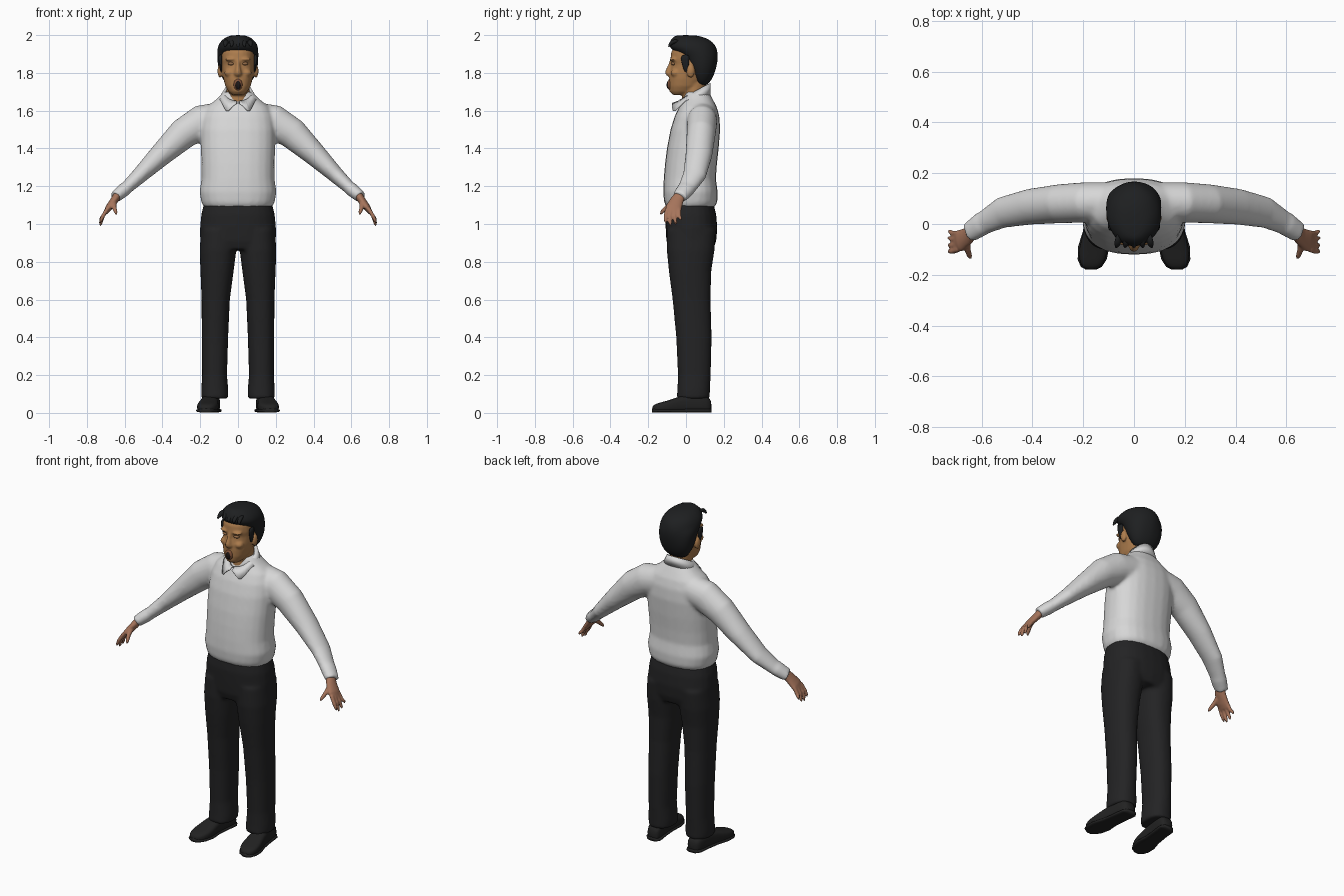
import bpy, bmesh, math, random
from mathutils import Vector

random.seed(4)
cube = bpy.data.objects.get("Cube")
if cube:
    bpy.data.objects.remove(cube)


def material(name, *rgb):
    m = bpy.data.materials.new(name)
    m.use_nodes = True
    m.diffuse_color = (*rgb, 1)
    bsdf = next(n for n in m.node_tree.nodes if n.type == 'BSDF_PRINCIPLED')
    bsdf.inputs["Base Color"].default_value = (*rgb, 1)
    return m


SHIRT = material("shirt_white", .68, .68, .68)
CLOTH = material("trouser_black", .017, .017, .018)
LEATHER = material("shoe_black", .016, .016, .016)
HAIR = material("hair_black", .013, .014, .015)
FACE = material("face_tan", .42, .205, .075)
HAND = material("hand_brown", .38, .175, .105)
LIP = material("lip_brown", .22, .085, .04)
MOUTH = material("mouth_dark", .012, .008, .007)
LID = material("eyelid_brown", .30, .15, .065)


def ring(c, u, v, ru, rv, power=2.0, n=24):
    """Superellipse section around c in the plane of u and v."""
    pts = []
    for i in range(n):
        a = 2 * math.pi * i / n
        p, q = math.cos(a), math.sin(a)
        pts.append(c + u * (math.copysign(abs(p) ** (2 / power), p) * ru)
                   + v * (math.copysign(abs(q) ** (2 / power), q) * rv))
    return pts


X, Y, Z = Vector((1, 0, 0)), Vector((0, 1, 0)), Vector((0, 0, 1))


def stack(rows, power=2.2, cx=0):
    """Level sections: height, half width, front y, back y."""
    return [ring(Vector((cx, (f + b) / 2, z)), X, Y, w, (b - f) / 2, power)
            for z, w, f, b in rows]


def tube(rows, s=1, n=24):
    """Sections along a path: x, y, z, radius, radius across y."""
    pts = [Vector((s * r[0], r[1], r[2])) for r in rows]
    out = []
    for i, r in enumerate(rows):
        t = (pts[min(i + 1, len(pts) - 1)] - pts[max(i - 1, 0)]).normalized()
        v = (Y - t * t.y).normalized()
        out.append(ring(pts[i], t.cross(v), v, r[3], r[4], 2, n))
    return out


def ball(c, rx, ry, rz, n=16):
    k = [math.pi * (i + .4) / 8.8 for i in range(9)]
    return [ring(Vector(c) - Z * (rz * math.cos(a)), X, Y,
                 rx * math.sin(a), ry * math.sin(a), 2, n) for a in k]


def build(name, mat, lofts, subdiv=0, voxel=0):
    """Skin every loft into one object, optionally fused into one surface."""
    bm = bmesh.new()
    for rings in lofts:
        vs = [[bm.verts.new(p) for p in r] for r in rings]
        n = len(vs[0])
        for a, b in zip(vs, vs[1:]):
            for i in range(n):
                bm.faces.new((a[i], a[(i + 1) % n], b[(i + 1) % n], b[i]))
        bm.faces.new(vs[0][::-1])
        bm.faces.new(vs[-1])
    bmesh.ops.recalc_face_normals(bm, faces=bm.faces)
    return finish(name, mat, bm, subdiv, voxel)


def finish(name, mat, bm, subdiv=0, voxel=0):
    me = bpy.data.meshes.new(name)
    bm.to_mesh(me)
    bm.free()
    me.materials.append(mat)
    for p in me.polygons:
        p.use_smooth = True
    ob = bpy.data.objects.new(name, me)
    bpy.context.scene.collection.objects.link(ob)
    if voxel:
        m = ob.modifiers.new("fuse", 'REMESH')
        m.mode, m.voxel_size, m.use_smooth_shade = 'VOXEL', voxel, True
        m = ob.modifiers.new("relax", 'SMOOTH')
        m.factor, m.iterations = .5, 6
    if subdiv:
        m = ob.modifiers.new("round", 'SUBSURF')
        m.levels = m.render_levels = subdiv
    return ob


SIDES = (1, -1)

# Shirt: torso and sleeves fused together
torso = stack([(1.09, .182, -.105, .152), (1.115, .194, -.116, .166),
               (1.17, .204, -.121, .168), (1.24, .193, -.118, .158),
               (1.32, .194, -.111, .164), (1.40, .197, -.101, .173),
               (1.50, .198, -.082, .181), (1.57, .188, -.06, .177),
               (1.62, .165, -.036, .163), (1.66, .115, -.015, .142),
               (1.70, .075, -.005, .12)], 2.4)
sleeve = [(.09, .09, 1.56, .085, .075), (.19, .085, 1.54, .092, .08),
          (.29, .08, 1.478, .082, .077), (.41, .068, 1.365, .061, .071),
          (.52, .045, 1.258, .043, .062), (.59, .006, 1.192, .034, .048),
          (.603, -.002, 1.182, .037, .048), (.65, -.034, 1.143, .032, .041)]
build("shirt", SHIRT, [torso] + [tube(sleeve, s) for s in SIDES], voxel=.01)

# Collar: folded band, open at the front with two pointed flaps
bm = bmesh.new()
rows = []
for i in range(41):
    a = math.radians(4 + 352 * i / 40)
    back = (1 - math.cos(a)) / 2
    tip = max(0, 1 - abs(min(a, 2 * math.pi - a) - .62) / .5)
    row = []
    for rx, ry, z in ((.066, .075, 1.635 + .095 * back),
                      (.074, .085, 1.645 + .095 * back),
                      (.097, .112 - .03 * back + .018 * tip, 1.635 + .05 * back - .05 * tip)):
        row.append(bm.verts.new((rx * math.sin(a), .042 - ry * math.cos(a), z)))
    rows.append(row)
for a, b in zip(rows, rows[1:]):
    for k in (0, 1):
        bm.faces.new((a[k], b[k], b[k + 1], a[k + 1]))
collar = finish("collar", SHIRT, bm)
collar.modifiers.new("thickness", 'SOLIDIFY').thickness = .007

# Trousers: hips and legs fused together
hips = stack([(1.12, .178, -.1, .143), (1.05, .195, -.11, .16), (.98, .201, -.108, .166),
              (.91, .2, -.104, .16), (.865, .18, -.09, .145)], 2.4)


def leg(s):
    rows = [(.97, .1, .096, -.1, .158), (.86, .106, .097, -.102, .151),
            (.75, .111, .088, -.091, .134), (.6, .118, .075, -.071, .13),
            (.4, .122, .07, -.052, .136), (.2, .124, .066, -.043, .131),
            (.12, .123, .072, -.046, .127), (.075, .123, .071, -.05, .126)]
    return [stack([(z, w, f, b)], 2.3, s * c)[0] for z, c, w, f, b in rows]


build("trousers", CLOTH, [hips] + [leg(s) for s in SIDES], voxel=.01)


# Shoes: uppers and soles, toes turned outwards
def shoe(s, grow, top):
    rows = [(.136, .028, .06), (.115, .044, .09), (.04, .043, .1), (-.03, .046, .088),
            (-.09, .058, .064), (-.14, .053, .053), (-.168, .038, .043), (-.18, .016, .03)]
    out = []
    for y, w, h in rows:
        h = min(h, top)
        c = Vector((s * (.148 - .12 * y), y, h / 2 + .002))
        out.append(ring(c, X, Z, w + grow, h / 2, 3))
    return out


build("shoes", LEATHER, [shoe(s, 0, 1) for s in SIDES], 1)
build("shoe_soles", LEATHER, [shoe(s, .004, .02) for s in SIDES])


# Hands: palm, four fingers and a thumb on each side
def hand(s):
    parts = [tube([(.63, -.022, 1.165, .022, .027), (.655, -.048, 1.125, .021, .036),
                   (.685, -.066, 1.085, .018, .044), (.703, -.069, 1.058, .011, .04)], s, 16)]
    for by, ty, tz in ((-.1, -.108, 1.005), (-.08, -.083, .99),
                       (-.058, -.055, .995), (-.037, -.028, 1.018)):
        parts.append(tube([(.692, by, 1.08, .011, .012), (.716, (by + ty) / 2 - .004, 1.04, .011, .011),
                           (.727, ty, tz + .012, .009, .009), (.731, ty, tz, .004, .004)], s, 10))
    parts.append(tube([(.657, -.062, 1.12, .015, .014), (.656, -.1, 1.09, .013, .013),
                       (.648, -.125, 1.066, .011, .011), (.643, -.137, 1.05, .005, .005)], s, 10))
    return parts


for s, side in zip(SIDES, ("left", "right")):
    build(side + "_hand", HAND, hand(s), voxel=.005)

# Head, neck, nose, brow and ears fused together
skull = stack([(1.683, .03, -.07, .0), (1.70, .05, -.084, .05), (1.73, .067, -.089, .08),
               (1.77, .078, -.089, .105), (1.80, .083, -.086, .125), (1.845, .087, -.076, .14),
               (1.87, .089, -.083, .14), (1.91, .088, -.078, .14), (1.95, .075, -.055, .12)], 2.2)
neck = stack([(1.60, .062, -.02, .095), (1.66, .06, -.022, .1), (1.75, .062, -.01, .11)], 2)
nose = stack([(1.782, .016, -.1, -.06), (1.795, .022, -.109, -.06),
              (1.81, .017, -.11, -.06), (1.84, .011, -.096, -.06), (1.87, .01, -.086, -.06)], 2)
lofts = [skull, neck, nose, ball((0, -.068, 1.712), .03, .022, .022)]
for s in SIDES:
    lofts += [ball((s * .037, -.066, 1.872), .032, .02, .01),
              ball((s * .045, -.055, 1.80), .028, .027, .022),
              ball((s * .095, .025, 1.81), .014, .022, .036)]
build("head", FACE, lofts, voxel=.006)

# Closed eyelids and open mouth
build("eyelids", LID, [ball((s * .036, -.066, 1.849), .018, .013, .009) for s in SIDES])
build("lips", LIP, [ball((0, -.083, 1.738), .024, .016, .032)])
build("mouth", MOUTH, [ball((0, -.089, 1.736), .017, .014, .024)])

# Hair: cap with a slightly uneven surface and swept front locks
cap = stack([(1.73, .055, .06, .108), (1.765, .082, .04, .138), (1.81, .102, .012, .157),
             (1.86, .11, -.008, .167), (1.90, .111, -.035, .167), (1.925, .11, -.084, .163),
             (1.95, .105, -.089, .152), (1.975, .085, -.08, .128), (1.992, .058, -.064, .085),
             (2.0, .03, -.05, .045)], 2.1)
for r in cap[1:-1]:
    mid = sum(r, Vector()) / len(r)
    for i, p in enumerate(r):
        r[i] = mid + (p - mid) * random.uniform(.97, 1.03)
locks = [tube([(x, -.01, 1.965, .02, .02), (x, -.055, 1.972, .02, .016),
               (x * 1.1, -.086, 1.955, .011, .01), (x * 1.2, -.092, 1.935, .004, .004)], 1, 10)
         for x in (-.06, -.03, 0, .03, .06)]
burns = [tube([(s * .094, -.005, 1.90, .012, .03), (s * .093, -.004, 1.85, .009, .02),
               (s * .088, .002, 1.80, .005, .01)], 1, 10) for s in SIDES]
build("hair", HAIR, [cap] + locks + burns, 1)
